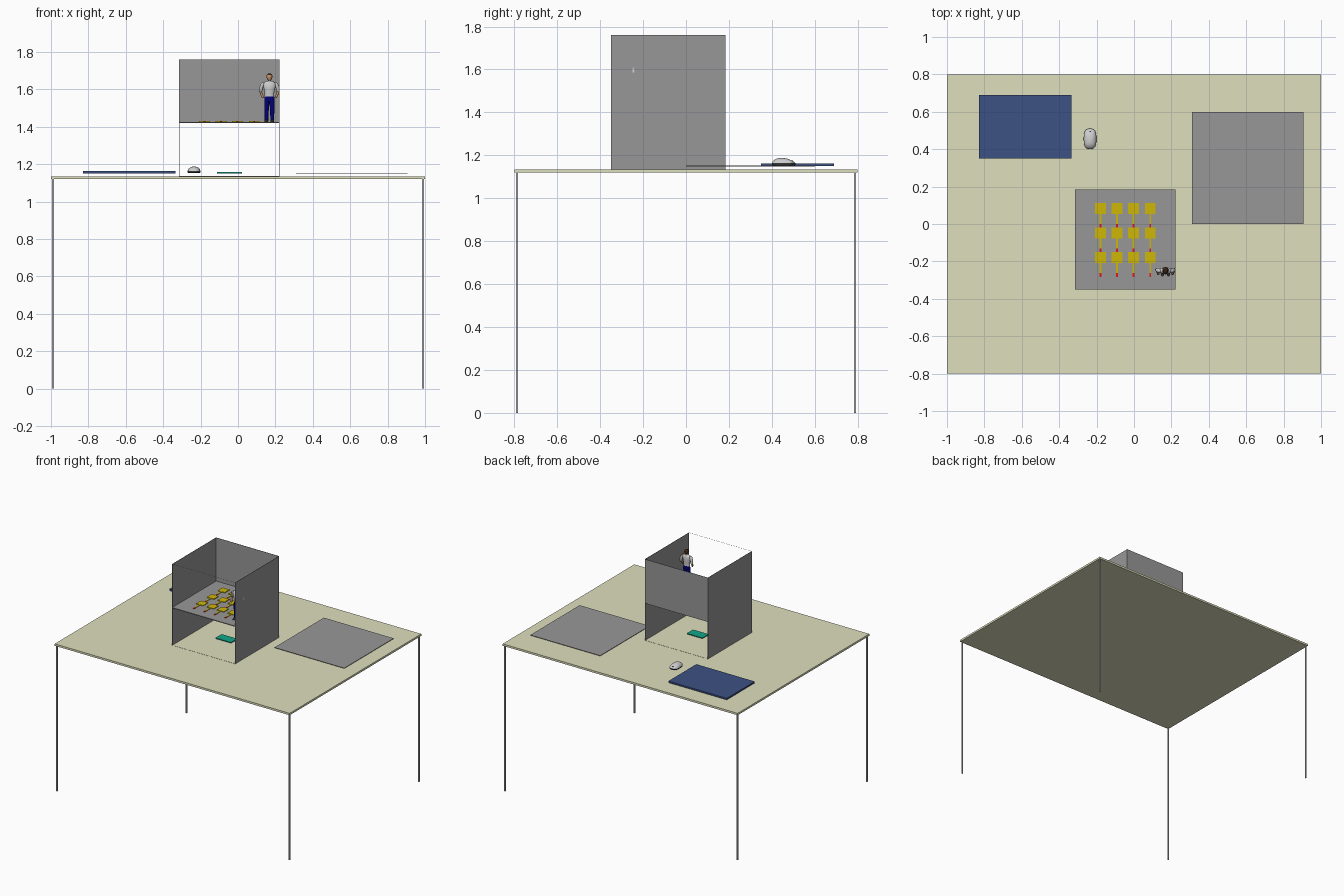
import bpy, bmesh
from math import cos, sin, pi, copysign


def mat(name, r, g, b):
    m = bpy.data.materials.new(name)
    m.diffuse_color = [(c / 255) ** 2.2 for c in (r, g, b)] + [1]
    return m


CREAM = mat("cream", 222, 222, 188)
GREY = mat("panel_grey", 150, 150, 150)
BLUE = mat("blue", 62, 82, 130)
TEAL = mat("teal", 25, 165, 135)
YELLOW = mat("yellow", 205, 182, 15)
RED = mat("red", 215, 30, 35)
LIGHT = mat("light_grey", 205, 205, 205)
DARK = mat("dark_grey", 60, 60, 62)
NAVY = mat("navy", 10, 10, 125)
SKIN = mat("skin", 190, 140, 100)
HAIR = mat("hair", 60, 42, 28)


def finish(name, bm, material):
    bmesh.ops.recalc_face_normals(bm, faces=bm.faces)
    me = bpy.data.meshes.new(name)
    bm.to_mesh(me)
    bm.free()
    ob = bpy.data.objects.new(name, me)
    bpy.context.collection.objects.link(ob)
    if material:
        me.materials.append(material)
    return ob


def box(name, x0, x1, y0, y1, z0, z1, material=None):
    bm = bmesh.new()
    bmesh.ops.create_cube(bm, size=1)
    for v in bm.verts:
        v.co = ((x0 + x1) / 2 + v.co.x * (x1 - x0),
                (y0 + y1) / 2 + v.co.y * (y1 - y0),
                (z0 + z1) / 2 + v.co.z * (z1 - z0))
    return finish(name, bm, material)


def loft(name, rings, material, origin=(0, 0, 0), n=20, power=1.0):
    """Stack of horizontal rings (x, y, z, rx, ry), capped and smooth shaded."""
    bm = bmesh.new()
    loops = []
    for x, y, z, rx, ry in rings:
        loop = []
        for i in range(n):
            c, s = cos(2 * pi * i / n), sin(2 * pi * i / n)
            loop.append(bm.verts.new((
                origin[0] + x + rx * copysign(abs(c) ** power, c),
                origin[1] + y + ry * copysign(abs(s) ** power, s),
                origin[2] + z)))
        loops.append(loop)
    for a, b in zip(loops, loops[1:]):
        for i in range(n):
            j = (i + 1) % n
            bm.faces.new((a[i], a[j], b[j], b[i]))
    bm.faces.new(loops[0])
    bm.faces.new(loops[-1])
    ob = finish(name, bm, material)
    bpy.ops.object.select_all(action='DESELECT')
    ob.select_set(True)
    bpy.context.view_layer.objects.active = ob
    bpy.ops.object.shade_smooth_by_angle(angle=0.8)
    return ob


# Table
T = 1.135
box("table_top", -1, 1, -0.8, 0.8, 1.12, T, CREAM)
for sx in (-1, 1):
    for sy in (-1, 1):
        x, y = sx * 0.989, sy * 0.787
        box("table_leg", x - 0.005, x + 0.005, y - 0.005, y + 0.005, 0, 1.12)

# Open booth: side walls, upper back panel, shelf and fine front/back rails
X0, X1, Y0, Y1, TOP, S = -0.315, 0.22, -0.35, 0.185, 1.76, 1.426
box("booth_left_wall", X0 - 0.001, X0 + 0.001, Y0, Y1, T, TOP, GREY)
box("booth_right_wall", X1 - 0.001, X1 + 0.001, Y0, Y1, T, TOP, GREY)
box("booth_back_panel", X0, X1, Y1 - 0.002, Y1, S - 0.006, TOP, GREY)
box("booth_shelf", X0, X1, Y0, Y1, S - 0.006, S, GREY)
for y, z in ((Y0, TOP - 0.001), (Y0, T), (Y1 - 0.001, T)):
    box("booth_rail", X0, X1, y, y + 0.001, z, z + 0.001, GREY)

# Twelve paddles laid out on the shelf
for x in (-0.18, -0.09, -0.003, 0.087):
    for y in (0.083, -0.048, -0.18):
        box("paddle_blade", x - 0.029, x + 0.029, y - 0.029, y + 0.029, S, S + 0.005, YELLOW)
        box("paddle_handle", x - 0.005, x + 0.005, y - 0.083, y - 0.029, S, S + 0.004, YELLOW)
        box("paddle_tip", x - 0.005, x + 0.005, y - 0.103, y - 0.083, S, S + 0.004, RED)

# Flat items on the table
box("side_plate", 0.31, 0.905, 0, 0.6, 1.149, 1.152, GREY)
box("blue_pad", -0.83, -0.333, 0.35, 0.69, 1.151, 1.163, BLUE)
box("teal_board", -0.112, 0.021, -0.115, -0.04, 1.151, 1.157, TEAL)

# Computer mouse
m = (-0.235, 0.455, 1.152)
loft("mouse_base", [(0, 0, 0, 0.030, 0.050), (0, 0, 0.004, 0.034, 0.055),
                    (0, 0, 0.012, 0.034, 0.055)], DARK, m, 28, 0.75)
loft("mouse_shell", [(0, 0, 0.012, 0.034, 0.055), (0, -0.002, 0.019, 0.032, 0.049),
                     (0, -0.005, 0.026, 0.027, 0.039), (0, -0.008, 0.032, 0.018, 0.026),
                     (0, -0.009, 0.035, 0.008, 0.012)], LIGHT, m, 28, 0.75)
box("mouse_wheel", m[0] - 0.004, m[0] + 0.004, 0.482, 0.498, 1.166, 1.176, DARK)

# Standing figure, facing the front
P = (0.168, -0.25, S)
loft("figure_torso", [(0, 0, 0.132, 0.026, 0.017), (0, 0, 0.155, 0.025, 0.017),
                      (0, 0, 0.180, 0.031, 0.019), (0, 0, 0.200, 0.036, 0.018),
                      (0, 0.001, 0.212, 0.030, 0.014), (0, 0.001, 0.219, 0.012, 0.010)], LIGHT, P)
loft("figure_hips", [(0, 0, 0.106, 0.020, 0.014), (0, 0, 0.116, 0.027, 0.018),
                     (0, 0, 0.136, 0.0255, 0.0175)], NAVY, P)
loft("figure_neck", [(0, 0, 0.214, 0.008, 0.008), (0, -0.001, 0.232, 0.008, 0.008)], SKIN, P)
loft("figure_head", [(0, -0.003, 0.221, 0.006, 0.008), (0, -0.002, 0.227, 0.012, 0.014),
                     (0, 0, 0.239, 0.0155, 0.018), (0, 0, 0.249, 0.0145, 0.017),
                     (0, 0, 0.254, 0.010, 0.012)], SKIN, P)
loft("figure_hair", [(0, 0.007, 0.231, 0.013, 0.012), (0, 0.004, 0.242, 0.0165, 0.016),
                     (0, 0.002, 0.251, 0.0145, 0.0175), (0, 0.002, 0.258, 0.008, 0.010)], HAIR, P)
for s, side in ((-1, "left"), (1, "right")):
    loft(side + "_leg", [(s * 0.015, 0.002, 0.006, 0.010, 0.012), (s * 0.015, 0.002, 0.055, 0.011, 0.012),
                         (s * 0.014, 0, 0.090, 0.013, 0.015), (s * 0.013, 0, 0.122, 0.0135, 0.017)],
         NAVY, P, 14)
    loft(side + "_shoe", [(s * 0.016, -0.009, 0, 0.009, 0.021), (s * 0.016, -0.009, 0.005, 0.009, 0.021),
                          (s * 0.016, -0.001, 0.012, 0.007, 0.011)], DARK, P, 14)
    loft(side + "_sleeve", [(s * 0.047, 0.006, 0.160, 0.008, 0.009), (s * 0.043, 0.004, 0.185, 0.010, 0.011),
                            (s * 0.036, 0.001, 0.204, 0.010, 0.012), (s * 0.030, 0.001, 0.213, 0.005, 0.007)],
         LIGHT, P, 14)
    loft(side + "_forearm", [(s * 0.036, -0.017, 0.128, 0.004, 0.006), (s * 0.038, -0.014, 0.138, 0.007, 0.009),
                             (s * 0.044, -0.003, 0.152, 0.006, 0.008), (s * 0.047, 0.005, 0.165, 0.007, 0.008)],
         SKIN, P, 14)
